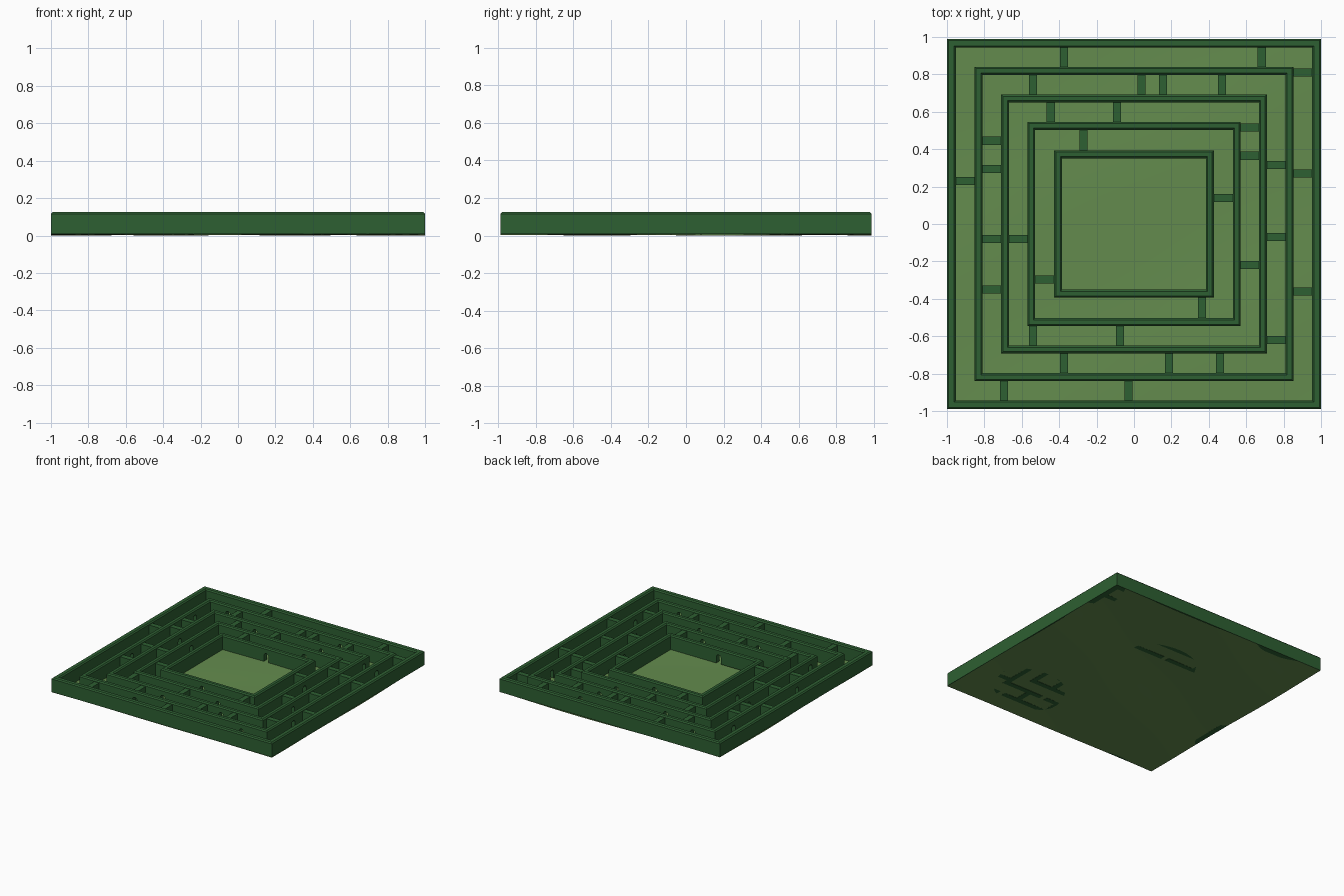
import bpy, bmesh, math

if "Cube" in bpy.data.objects:
    bpy.data.objects.remove(bpy.data.objects["Cube"])

def material(name, rgb):
    m = bpy.data.materials.new(name)
    m.diffuse_color = (*rgb, 1)
    m.use_nodes = True
    m.node_tree.nodes["Principled BSDF"].inputs["Base Color"].default_value = m.diffuse_color
    return m

HEDGE = material("hedge_green", (0.027, 0.115, 0.032))
GRASS = material("grass_green", (0.127, 0.262, 0.076))
BASE, TOP = 0.009, 0.125

def finish(bm, name, mat=None):
    bmesh.ops.recalc_face_normals(bm, faces=bm.faces)
    me = bpy.data.meshes.new(name)
    bm.to_mesh(me)
    bm.free()
    ob = bpy.data.objects.new(name, me)
    bpy.context.collection.objects.link(ob)
    if mat:
        me.materials.append(mat)
    return ob

def ring(bm, hx, hy, t):
    # rectangular hedge swept from a chamfered profile
    b = 0.009
    prof = [(0, BASE), (0, TOP - b), (b, TOP), (t - b, TOP), (t, TOP - b), (t, BASE)]
    loops = [[bm.verts.new((sx * (hx - d), sy * (hy - d), z))
              for sx, sy in ((-1, -1), (1, -1), (1, 1), (-1, 1))] for d, z in prof]
    for i in range(len(prof)):
        a, c = loops[i], loops[(i + 1) % len(prof)]
        for k in range(4):
            n = (k + 1) % 4
            bm.faces.new((a[k], a[n], c[n], c[k]))

def arch(bm, x, y, along_x):
    # arched doorway prism crossing a wall that runs along x or y
    w, spring, depth = 0.021, 0.06, 0.035
    pts = [(-w, -0.02), (w, -0.02)]
    pts += [(w * math.cos(math.pi * i / 8), spring + w * math.sin(math.pi * i / 8)) for i in range(9)]
    ends = []
    for s in (-depth, depth):
        ends.append([bm.verts.new((x + u, y + s, z) if along_x else (x + s, y + u, z)) for u, z in pts])
    for e in ends:
        bm.faces.new(e)
    for i in range(len(pts)):
        j = (i + 1) % len(pts)
        bm.faces.new((ends[0][i], ends[0][j], ends[1][j], ends[1][i]))

# gently rolling lawn
bm = bmesh.new()
bmesh.ops.create_grid(bm, x_segments=32, y_segments=32, size=1)
for v in bm.verts:
    x, y = v.co.x, v.co.y
    v.co.y *= 0.99
    v.co.z = 0.006 + 0.003 * math.sin(4.1 * x + 2.3 * y + 1) + 0.003 * math.sin(5.3 * y - 2.7 * x)
lawn = finish(bm, "lawn", GRASS)
for p in lawn.data.polygons:
    p.use_smooth = True

# concentric hedges: half sizes, thickness and doorways per ring
RINGS = [(1.0, 0.99, 0.047), (0.853, 0.84, 0.043), (0.71, 0.692, 0.042),
         (0.57, 0.545, 0.042), (0.427, 0.393, 0.042)]
DOORS = [{},
         {"front": (-0.35, 0.62), "back": (-0.65, 0.37), "left": (0.6, -0.22), "right": (0.58, -0.5)},
         {"front": (-0.2, 0.33), "back": (-0.3, 0.3), "left": (0.2, -0.6), "right": (0.62, -0.3)},
         {"front": (0.2,), "back": (0.25,), "left": (0.15,), "right": (0.05,)},
         {"front": (-0.05,), "back": (0.01,)}]

def place(side, p, hx, hy):
    return {"front": (p, -hy), "back": (p, hy), "left": (-hx, p), "right": (hx, p)}[side]

for n, ((hx, hy, t), doors) in enumerate(zip(RINGS, DOORS)):
    bm = bmesh.new()
    ring(bm, hx, hy, t)
    hedge = finish(bm, f"hedge_ring_{n + 1}", HEDGE)
    if not doors:
        continue
    bm = bmesh.new()
    for side, spots in doors.items():
        for p in spots:
            arch(bm, *place(side, p, hx - t / 2, hy - t / 2), side in ("front", "back"))
    cutter = finish(bm, f"doorway_cutter_{n + 1}")
    cutter.hide_render = True
    cutter.hide_viewport = False
    mod = hedge.modifiers.new("doorways", "BOOLEAN")
    mod.operation, mod.solver, mod.object = "DIFFERENCE", "EXACT", cutter
    bpy.context.view_layer.objects.active = hedge
    bpy.ops.object.modifier_apply(modifier=mod.name)
    bpy.data.objects.remove(cutter)

# short barriers blocking each corridor
BARRIERS = [
    {"back": (-0.375, 0.683), "front": (-0.695, -0.03), "left": (0.23,), "right": (0.81, 0.27, -0.36)},
    {"back": (-0.54, 0.04, 0.155, 0.47), "front": (-0.375, 0.187, 0.46),
     "left": (0.445, 0.295, -0.08, -0.35), "right": (0.315, -0.07, -0.62)},
    {"back": (-0.445, -0.09), "front": (-0.54, -0.075), "left": (-0.08,), "right": (0.515, 0.365, -0.22)},
    {"back": (-0.27,), "front": (0.363,), "left": (-0.297,), "right": (0.14,)}]
HEIGHT = 0.112
for n, group in enumerate(BARRIERS):
    (ox, oy, t), (ix, iy, _) = RINGS[n], RINGS[n + 1]
    bm = bmesh.new()
    for side, spots in group.items():
        for p in spots:
            x, y = place(side, p, (ox - t + ix) / 2, (oy - t + iy) / 2)
            gap = (oy - t - iy if side in ("front", "back") else ox - t - ix) + 0.01
            sx, sy = (0.043, gap) if side in ("front", "back") else (gap, 0.043)
            vs = bmesh.ops.create_cube(bm, size=1)["verts"]
            for v in vs:
                v.co = (x + v.co.x * sx, y + v.co.y * sy,
                        (BASE + HEIGHT) / 2 + v.co.z * (HEIGHT - BASE))
    finish(bm, f"corridor_barriers_{n + 1}", HEDGE)
